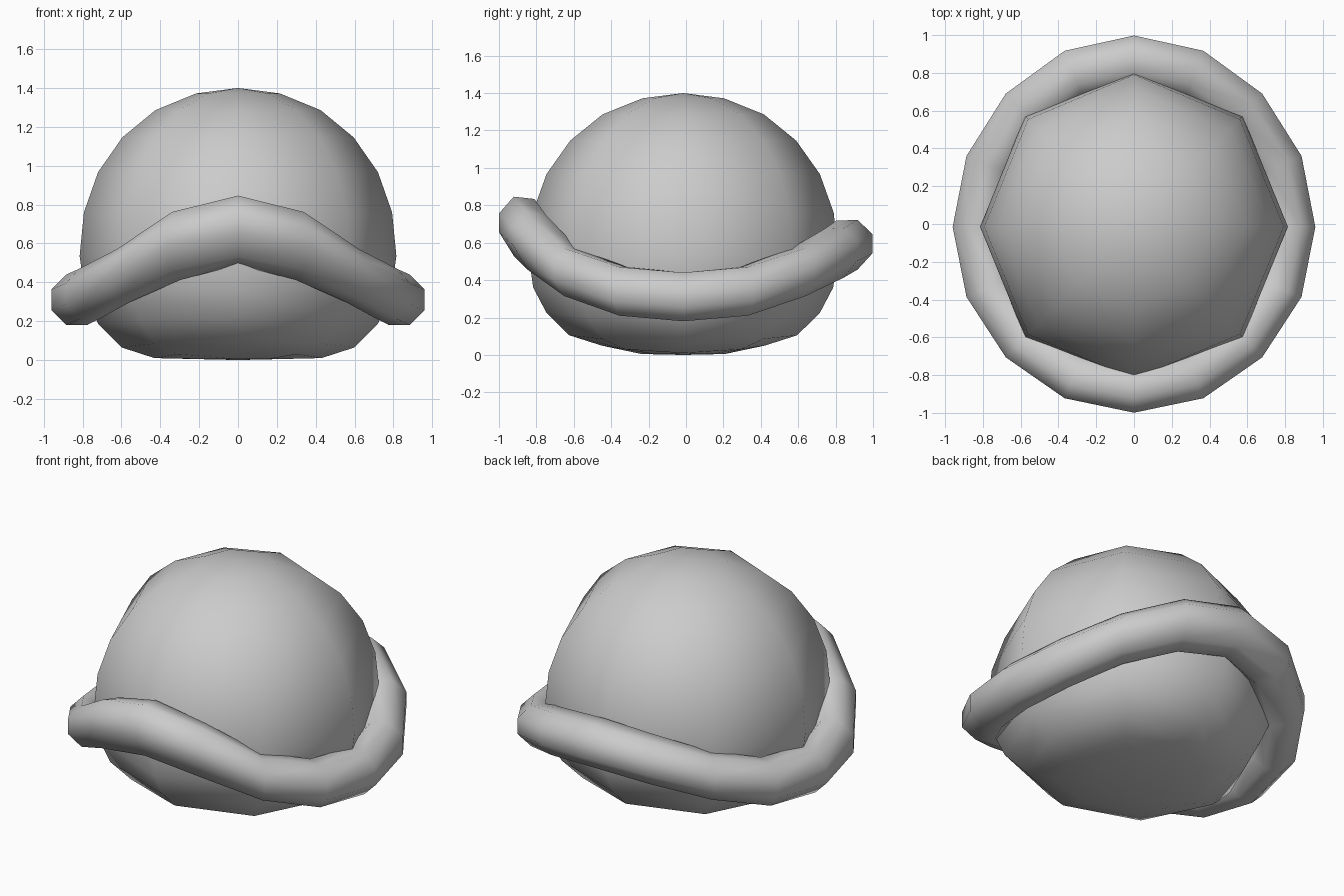
import bpy, math

if "Cube" in bpy.data.objects:
    bpy.data.objects.remove(bpy.data.objects["Cube"])

grey = bpy.data.materials.new("plain grey")
grey.diffuse_color = (0.6, 0.6, 0.6, 1)
grey.use_nodes = True
grey.node_tree.nodes["Principled BSDF"].inputs["Base Color"].default_value = grey.diffuse_color


def make(name, verts, faces):
    me = bpy.data.meshes.new(name)
    me.from_pydata(verts, [], faces)
    me.materials.append(grey)
    me.polygons.foreach_set("use_smooth", [True] * len(faces))
    me.update()
    ob = bpy.data.objects.new(name, me)
    bpy.context.collection.objects.link(ob)
    return ob


CY = -0.015

# Dome: eight-sided ball with a flattened base, slightly lower at the left and right
profile = [(0.215, 1.372), (0.425, 1.286), (0.595, 1.146), (0.72, 0.967),
           (0.793, 0.76), (0.815, 0.535), (0.79, 0.36), (0.72, 0.185),
           (0.60, 0.065), (0.43, 0.01), (0.22, 0.005)]
N = 8
verts = [(0, CY, 1.4)]
for r, z in profile:
    lift = 0.04 if 0.005 < z < 0.3 and r < 0.75 else 0
    for i in range(N):
        a = 2 * math.pi * i / N
        verts.append((r * math.cos(a), CY + 1.015 * r * math.sin(a),
                      z + lift * math.sin(a) ** 2))
verts.append((0, CY, 0))
last = len(verts) - 1
faces = []
for i in range(N):
    j = (i + 1) % N
    faces.append((0, 1 + i, 1 + j))
    for k in range(len(profile) - 1):
        a, b = 1 + k * N, 1 + (k + 1) * N
        faces.append((a + i, b + i, b + j, a + j))
    b = 1 + (len(profile) - 1) * N
    faces.append((b + i, last, b + j))
make("dome_body", verts, faces)

# Rim: wavy tube raised at the front and back; each station is
# (centre height, half height, inward lean), from the side to the end
front = [(0.31, 0.13, 0), (0.34, 0.13, 0), (0.438, 0.13, 0.01),
         (0.595, 0.16, 0.035), (0.675, 0.165, 0.03)]
back = [(0.31, 0.13, 0), (0.34, 0.13, 0), (0.438, 0.13, 0.01),
        (0.54, 0.135, 0.02), (0.585, 0.135, 0.015)]
S, T = 16, 8
verts, faces = [], []
for i in range(S):
    a = 2 * math.pi * i / S
    c, s = math.cos(a), math.sin(a)
    k = i % 8
    k = min(k, 8 - k)
    zc, h, lean = (back if i < 8 else front)[k]
    stretch = 1 + (0.055 if i < 8 else 0.025) * abs(s)
    for t in range(T):
        b = 2 * math.pi * (t + 0.5) / T
        u = math.cos(b) / math.cos(math.pi / T)
        w = math.sin(b) / math.cos(math.pi / T)
        r = 0.83 + 0.13 * u
        sign = 1 if i < 8 else 1.6
        verts.append((r * c, CY + r * s * stretch, zc + h * w + lean * u * sign * (0.3 if w > 0 else 1)))
for i in range(S):
    for t in range(T):
        i2, t2 = (i + 1) % S, (t + 1) % T
        faces.append((i * T + t, i2 * T + t, i2 * T + t2, i * T + t2))
make("wavy_rim", verts, faces)
